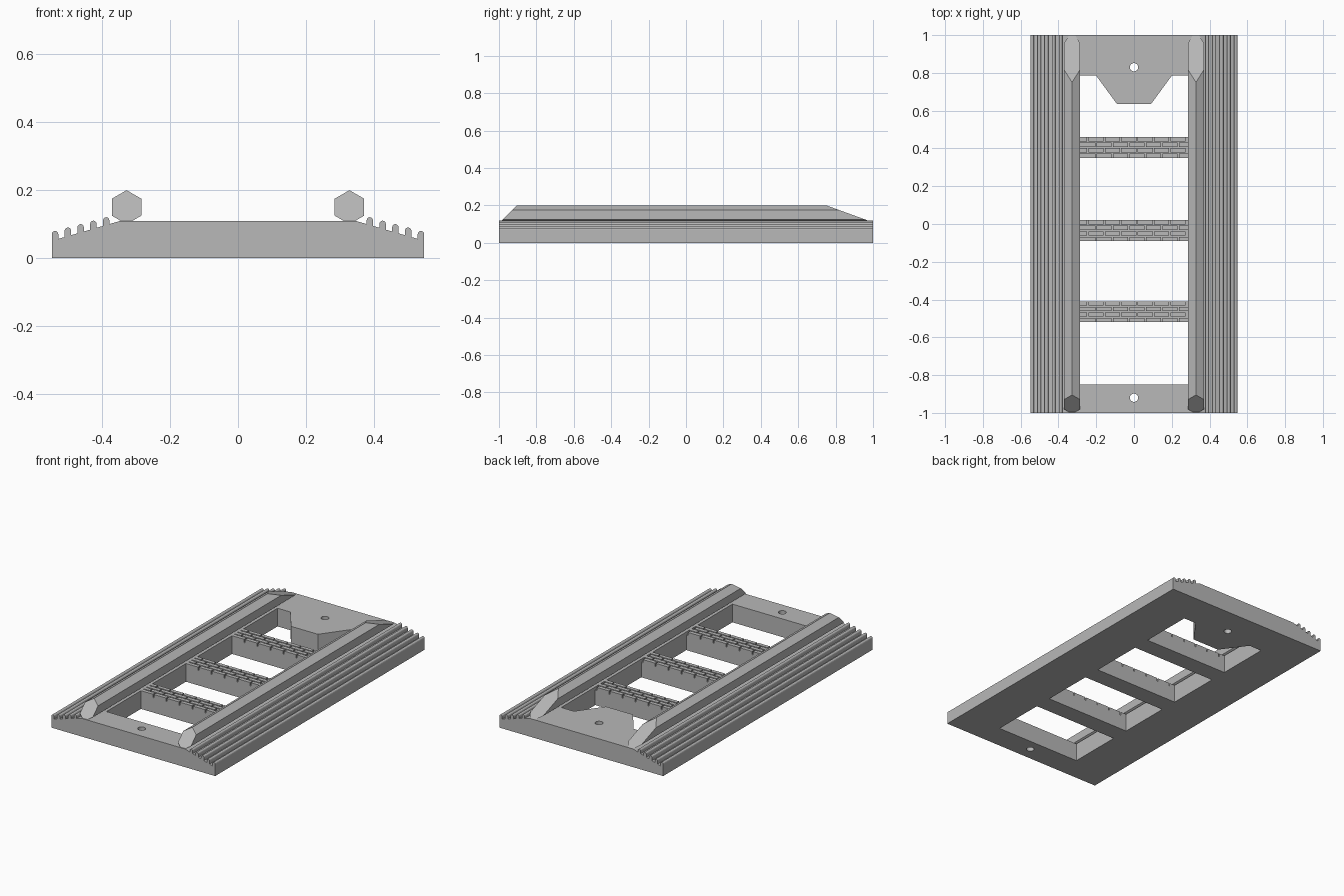
import bpy, bmesh
from math import sin, cos, pi, radians

if "Cube" in bpy.data.objects:
    bpy.data.objects.remove(bpy.data.objects["Cube"])

grey = bpy.data.materials.new("plain_grey")
grey.use_nodes = True
GREY = (0.48, 0.48, 0.48, 1)
grey.diffuse_color = GREY
grey.node_tree.nodes["Principled BSDF"].inputs["Base Color"].default_value = GREY

TOP = 0.11       # deck height
INNER = 0.285    # half width of the openings
RECESS = 0.09    # bottom of the tread grooves


def finish(bm, name):
    bmesh.ops.recalc_face_normals(bm, faces=bm.faces)
    mesh = bpy.data.meshes.new(name)
    bm.to_mesh(mesh)
    bm.free()
    mesh.materials.append(grey)
    obj = bpy.data.objects.new(name, mesh)
    bpy.context.collection.objects.link(obj)
    return obj


def loft(bm, ring_a, ring_b):
    """Closed solid between two rings with the same number of points."""
    a = [bm.verts.new(p) for p in ring_a]
    b = [bm.verts.new(p) for p in ring_b]
    bm.faces.new(a)
    bm.faces.new(b)
    for i in range(len(a)):
        j = (i + 1) % len(a)
        bm.faces.new((a[i], a[j], b[j], b[i]))


def prism(bm, outline, z0, z1):
    loft(bm, [(x, y, z0) for x, y in outline], [(x, y, z1) for x, y in outline])


def rect(x0, x1, y0, y1):
    return [(x0, y0), (x1, y0), (x1, y1), (x0, y1)]


def cut(obj, bm):
    """Subtract the solid in bm from obj and drop the cutter."""
    cutter = finish(bm, "cutter")
    cutter.hide_render = True
    mod = obj.modifiers.new("cut", "BOOLEAN")
    mod.operation, mod.solver, mod.object = "DIFFERENCE", "EXACT", cutter
    graph = bpy.context.evaluated_depsgraph_get()
    mesh = bpy.data.meshes.new_from_object(obj.evaluated_get(graph))
    obj.modifiers.clear()
    obj.data = mesh
    bpy.data.objects.remove(cutter)


# Base profile: flat deck with five rounded ribs on each sloping shoulder
def slope(x):
    return TOP - 0.29 * (x - 0.345)


half = [(0.345, TOP)]
RIB = 0.0095
for i in range(5):
    cx = 0.388 + 0.0376 * i
    crown = 0.1205 - 0.0101 * i - RIB
    half.append((cx - RIB, slope(cx - RIB)))
    half += [(cx - RIB * cos(pi * k / 6), crown + RIB * sin(pi * k / 6)) for k in range(7)]
    if i < 4:
        half.append((cx + RIB, slope(cx + RIB)))
half.append((half[-1][0], 0))
profile = half + [(-x, z) for x, z in reversed(half)]

bm = bmesh.new()
loft(bm, [(x, -1, z) for x, z in profile], [(x, 1, z) for x, z in profile])
base = finish(bm, "base")

# Openings, the last one shaped around a tapered tongue, and two bolt holes
rungs = [(-0.52, -0.41), (-0.09, 0.02), (0.35, 0.46)]
bm = bmesh.new()
edges = [-0.85] + [y for pair in rungs for y in pair]
for y0, y1 in zip(edges[::2], edges[1::2]):
    prism(bm, rect(-INNER, INNER, y0, y1), -0.1, 0.3)
tongue = [(0.2, 0.785), (0.09, 0.635), (-0.09, 0.635), (-0.2, 0.785)]
prism(bm, [(-INNER, 0.46), (INNER, 0.46), (INNER, 0.785)] + tongue + [(-INNER, 0.785)], -0.1, 0.3)
for y in (-0.92, 0.83):
    prism(bm, [(0.022 * cos(pi * k / 12), y + 0.022 * sin(pi * k / 12)) for k in range(24)], -0.1, 0.3)
cut(base, bm)

# Lower the rungs so the tread blocks stand flush with the deck
bm = bmesh.new()
for y0, y1 in rungs:
    prism(bm, rect(-INNER, INNER, y0 - 0.01, y1 + 0.01), RECESS, 0.3)
cut(base, bm)

# Tread blocks in staggered rows
PITCH, GAP, ROWS = 0.087, 0.007, 4
for name, (y0, y1) in zip(("front", "middle", "back"), rungs):
    bm = bmesh.new()
    depth = (y1 - y0 - GAP * (ROWS - 1)) / ROWS
    for row in range(ROWS):
        ya = y0 + row * (depth + GAP)
        x = -INNER - (row % 2) * PITCH / 2
        while x < INNER:
            xa, xb = max(x, -INNER), min(x + PITCH - GAP, INNER)
            if xb - xa > 0.005:
                prism(bm, rect(xa, xb, ya, ya + depth), RECESS, TOP)
            x += PITCH
    finish(bm, name + "_rung_treads")

# Hexagonal rails: steep cut at the front, long ramp at the back
R = 0.05
section = [(R * cos(radians(a)), 0.15 + R * sin(radians(a))) for a in (-30, 30, 90, 150, 210)]
section += [(-0.0175, TOP), (0.0175, TOP)]
for name, cx in (("left_rail", 0.328), ("right_rail", -0.328)):
    bm = bmesh.new()
    loft(bm, [(cx + x, -0.905 - (0.2 - z), z) for x, z in section],
         [(cx + x, 0.75 + (0.2 - z) * 2.75, z) for x, z in section])
    finish(bm, name)
